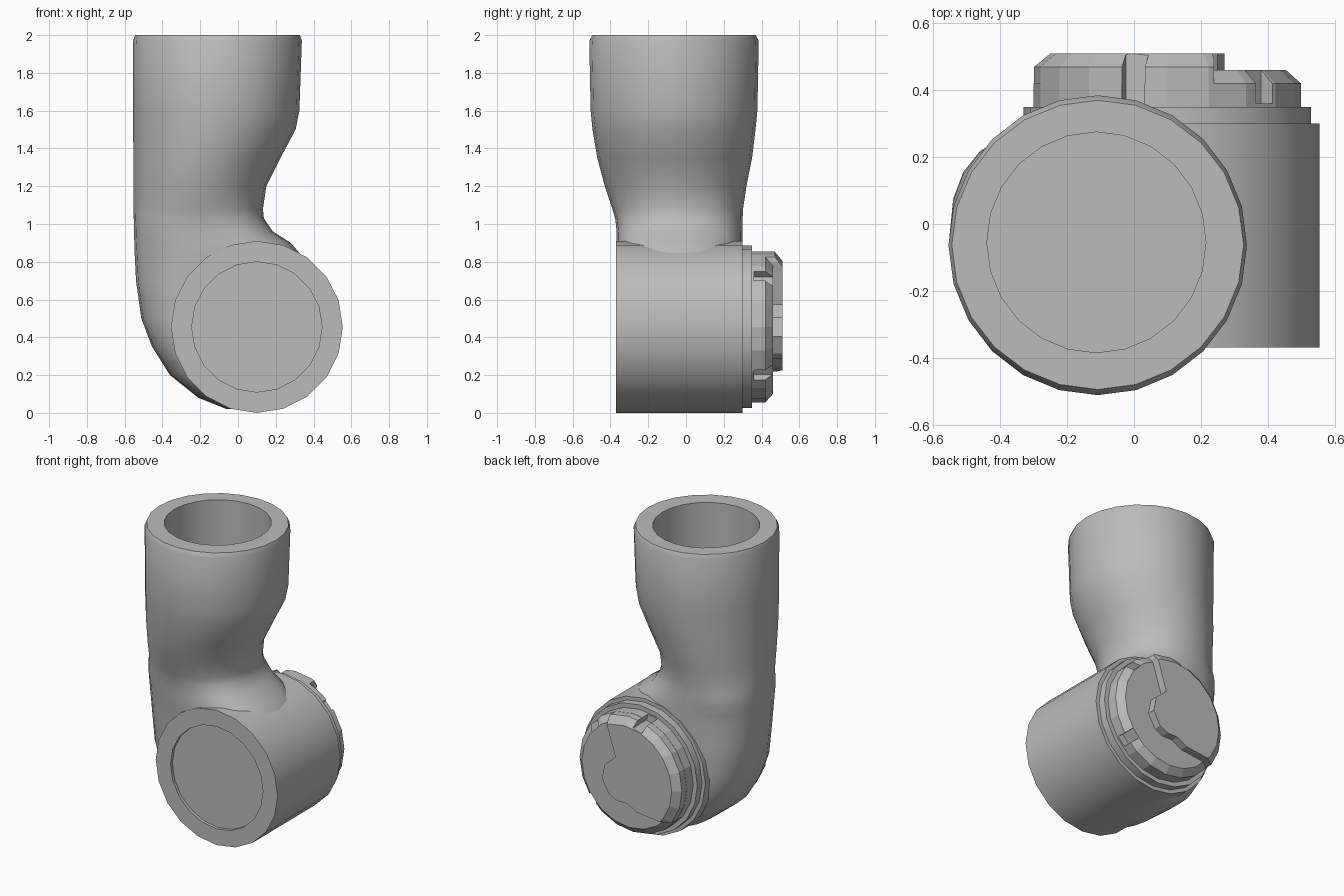
import bpy, bmesh, math
from mathutils import Vector

if "Cube" in bpy.data.objects:
    bpy.data.objects.remove(bpy.data.objects["Cube"])

GREY = (0.5, 0.5, 0.5, 1)
mat = bpy.data.materials.new("plain grey")
mat.use_nodes = True
mat.diffuse_color = GREY
mat.node_tree.nodes["Principled BSDF"].inputs["Base Color"].default_value = GREY

AX, AZ = 0.10, 0.455      # axis of the cross cylinder


def finish(name, bm, smooth=True):
    bmesh.ops.recalc_face_normals(bm, faces=bm.faces[:])
    mesh = bpy.data.meshes.new(name)
    bm.to_mesh(mesh)
    bm.free()
    ob = bpy.data.objects.new(name, mesh)
    bpy.context.collection.objects.link(ob)
    mesh.materials.append(mat)
    if smooth:
        bpy.ops.object.select_all(action='DESELECT')
        ob.select_set(True)
        bpy.context.view_layer.objects.active = ob
        bpy.ops.object.shade_smooth_by_angle(angle=math.radians(35))
    return ob


def loft(name, rings, smooth=True):
    """Skin a list of equal point rings and close both ends."""
    bm = bmesh.new()
    loops = [[bm.verts.new(p) for p in ring] for ring in rings]
    n = len(loops[0])
    for a, b in zip(loops, loops[1:]):
        for i in range(n):
            j = (i + 1) % n
            bm.faces.new((a[i], a[j], b[j], b[i]))
    bm.faces.new(loops[0])
    bm.faces.new(loops[-1])
    return finish(name, bm, smooth)


def circle(n):
    return [(math.cos(2 * math.pi * i / n), math.sin(2 * math.pi * i / n)) for i in range(n)]


def level(z, x0, x1, y0, y1, power=2.0, n=24):
    """Flat ring filling the x and y range; a power above two squares it off."""
    def bulge(t):
        return math.copysign(abs(t) ** (2 / power), t)
    return [Vector(((x0 + x1) / 2 + bulge(c) * (x1 - x0) / 2,
                    (y0 + y1) / 2 + bulge(s) * (y1 - y0) / 2, z)) for c, s in circle(n)]


def turned(name, profile, n=20, smooth=True):
    """Solid turned round the cross cylinder axis from (y, radius) pairs."""
    return loft(name, [[Vector((AX + r * c, y, AZ + r * s)) for c, s in circle(n)]
                       for y, r in profile], smooth)


def prism(name, outline, y0, y1):
    """Helper prism with its outline given relative to the cylinder axis."""
    ob = loft(name, [[Vector((AX + x, y, AZ + z)) for x, z in outline]
                     for y in (y0, y1)], False)
    ob.hide_render = True
    return ob


def cut(ob, cutters):
    for c in cutters:
        m = ob.modifiers.new("cut", 'BOOLEAN')
        m.operation, m.solver, m.object = 'DIFFERENCE', 'EXACT', c
    dg = bpy.context.evaluated_depsgraph_get()
    ob.data = bpy.data.meshes.new_from_object(ob.evaluated_get(dg))
    ob.modifiers.clear()


# Bent tube: elbow, waist, flared socket, then down into the bore
tube = [
    (0.02, -0.06, 0.20, -0.33, 0.26, 2.6),
    (0.08, -0.21, 0.24, -0.345, 0.28, 2.6),
    (0.20, -0.36, 0.26, -0.347, 0.295, 2.6),
    (0.35, -0.455, 0.26, -0.347, 0.297, 2.6),
    (0.50, -0.512, 0.26, -0.347, 0.297, 2.6),
    (0.70, -0.54, 0.28, -0.347, 0.297, 2.5),
    (0.84, -0.547, 0.33, -0.365, 0.298, 2.5),
    (0.90, -0.549, 0.28, -0.367, 0.298, 2.5),
    (0.96, -0.55, 0.185, -0.367, 0.298, 2.5),
    (1.03, -0.552, 0.137, -0.375, 0.30, 2.3),
    (1.08, -0.552, 0.132, -0.39, 0.302, 2.1),
    (1.20, -0.553, 0.15, -0.43, 0.32),
    (1.35, -0.554, 0.225, -0.47, 0.35),
    (1.50, -0.555, 0.305, -0.495, 0.368),
    (1.60, -0.555, 0.325, -0.505, 0.378),
    (1.97, -0.555, 0.338, -0.512, 0.385),
    (2.00, -0.545, 0.328, -0.495, 0.37),
    (2.00, -0.44, 0.215, -0.385, 0.275),
    (1.50, -0.44, 0.215, -0.385, 0.275),
]
loft("bent_tube", [level(*t) for t in tube])

# Cross cylinder with shallow front recess and a rear flange
turned("cross_cylinder", [(-0.35, 0.345), (-0.37, 0.345), (-0.37, 0.455), (0.30, 0.455),
                          (0.30, 0.43), (0.35, 0.43)])

# Rear cap: a low disc and a raised part with a curved step
cap_low = turned("cap_low", [(0.33, 0.4), (0.42, 0.4), (0.46, 0.355)], smooth=False)
cap_high = turned("cap_high", [(0.33, 0.399), (0.47, 0.399), (0.51, 0.35)], smooth=False)

step = [(0.14, 0.5), (0.14, 0.34), (0.07, 0.12), (0.15, 0.05), (0.17, -0.05),
        (0.12, -0.14), (0.06, -0.17), (-0.02, -0.17), (-0.09, -0.21), (-0.6, -0.27),
        (-0.6, -0.6), (0.6, -0.6), (0.6, 0.5)]
step_cutter = prism("step_cutter", step, 0.2, 0.6)

# Rim notches
notches = []
for deg in (105, 43, -40):
    a = math.radians(deg)
    u, v = Vector((math.cos(a), math.sin(a))), Vector((-math.sin(a), math.cos(a)))
    box = [u * r + v * w for r, w in ((0.35, -0.035), (0.5, -0.035), (0.5, 0.035), (0.35, 0.035))]
    notches.append(prism("notch_cutter", box, 0.36, 0.6))

cut(cap_high, [step_cutter] + notches)
cut(cap_low, notches)
for c in [step_cutter] + notches:
    bpy.data.objects.remove(c)
